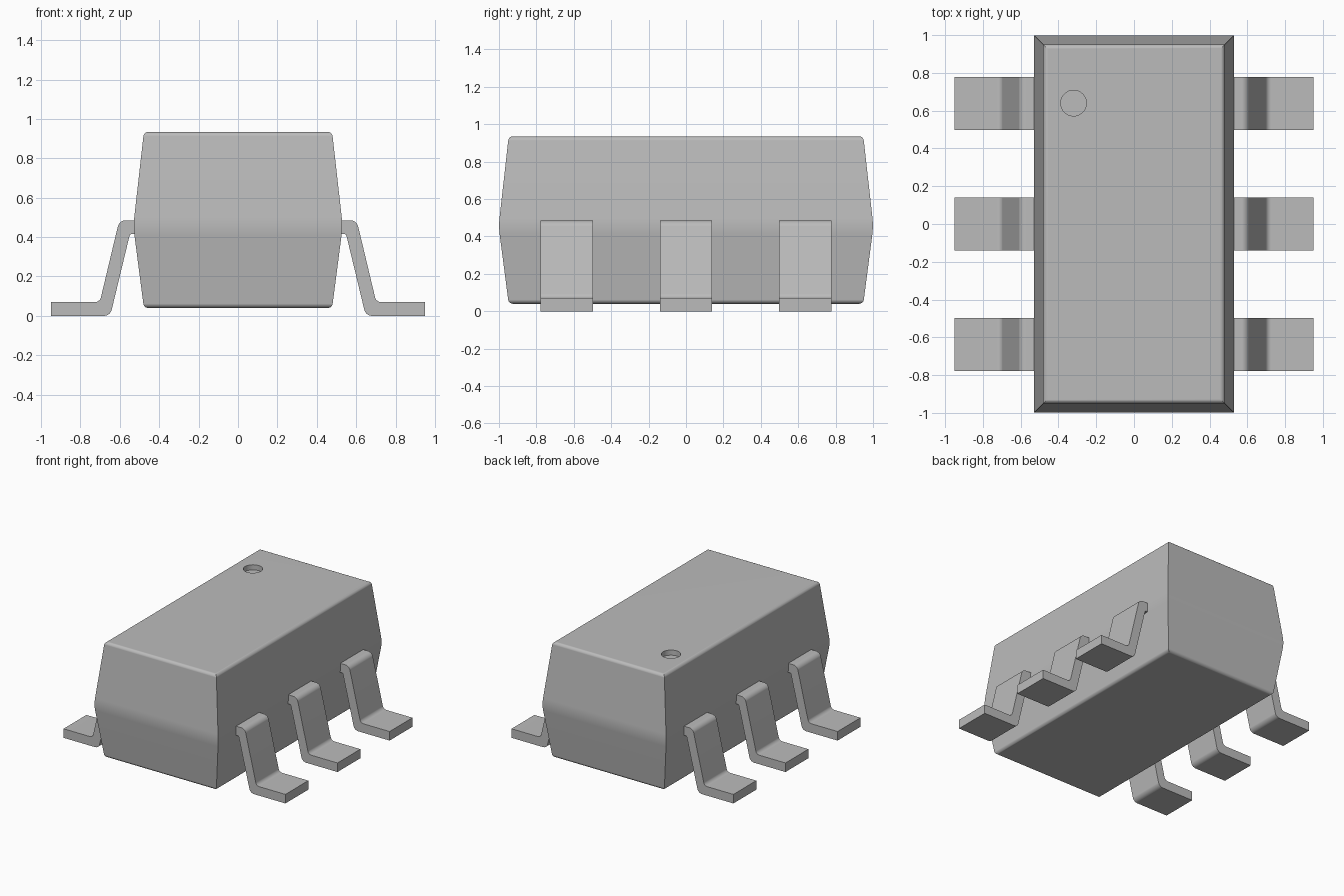
import bpy, bmesh, math
from mathutils import Vector

cube = bpy.data.objects.get("Cube")
if cube:
    bpy.data.objects.remove(cube, do_unlink=True)

GREY = (0.5, 0.5, 0.5, 1)
grey = bpy.data.materials.new("plain grey")
grey.use_nodes = True
grey.diffuse_color = GREY
grey.node_tree.nodes["Principled BSDF"].inputs["Base Color"].default_value = GREY


def fillet(points, steps=5):
    """Round each (x, z, radius) corner of a path; radius 0 stays sharp."""
    out = []
    for i, (x, z, r) in enumerate(points):
        p = Vector((x, z))
        if not r:
            out.append(p)
            continue
        a = (Vector(points[i - 1][:2]) - p).normalized()
        b = (Vector(points[i + 1][:2]) - p).normalized()
        half = a.angle(b) / 2
        centre = p + (a + b).normalized() * r / math.sin(half)
        start = p + a * r / math.tan(half) - centre
        end = p + b * r / math.tan(half) - centre
        for k in range(steps + 1):
            out.append(centre + start.lerp(end, k / steps).normalized() * r)
    return out


def finish(bm, name):
    bmesh.ops.recalc_face_normals(bm, faces=bm.faces)
    mesh = bpy.data.meshes.new(name)
    bm.to_mesh(mesh)
    bm.free()
    mesh.materials.append(grey)
    ob = bpy.data.objects.new(name, mesh)
    bpy.context.collection.objects.link(ob)
    return ob


def select(ob):
    bpy.ops.object.select_all(action='DESELECT')
    ob.select_set(True)
    bpy.context.view_layer.objects.active = ob


def smooth(ob):
    select(ob)
    bpy.ops.object.shade_smooth_by_angle(angle=math.radians(30))
    normals = ob.modifiers.new("even shading", 'WEIGHTED_NORMAL')
    normals.keep_sharp = True


# Body: rectangular rings following a rounded, double-tapered side profile
side = fillet([(-0.3, 0.04, 0), (-0.052, 0.04, 0.025), (0.002, 0.455, 0.4),
               (-0.052, 0.935, 0.025), (-0.3, 0.935, 0)])[1:-1]
bm = bmesh.new()
rings = []
for d, z in side:
    hx, hy = 0.53 + d, 1 + d
    rings.append([bm.verts.new((sx * hx, sy * hy, z))
                  for sx, sy in ((-1, -1), (1, -1), (1, 1), (-1, 1))])
for low, high in zip(rings, rings[1:]):
    for i in range(4):
        j = (i + 1) % 4
        bm.faces.new((low[i], low[j], high[j], high[i]))
bm.faces.new(rings[0])
bm.faces.new(rings[-1])
body = finish(bm, "body")

# Round dimple marking the first lead
bm = bmesh.new()
bmesh.ops.create_cone(bm, cap_ends=True, segments=40, radius1=0.068, radius2=0.068, depth=0.1)
bmesh.ops.translate(bm, verts=bm.verts, vec=(-0.32, 0.64, 0.945))
cutter = finish(bm, "dimple_cutter")
cutter.hide_render = True
cut = body.modifiers.new("dimple", 'BOOLEAN')
cut.operation = 'DIFFERENCE'
cut.solver = 'EXACT'
cut.object = cutter
select(body)
bpy.ops.object.modifier_apply(modifier=cut.name)
bpy.data.objects.remove(cutter, do_unlink=True)
smooth(body)

# Leads: bent strip profile, extruded across its width, three on each side
strip = fillet([(0.5, 0.485, 0), (0.603, 0.485, 0.04), (0.702, 0.07, 0.03), (0.95, 0.07, 0),
                (0.95, 0, 0), (0.649, 0, 0.04), (0.549, 0.415, 0.012), (0.5, 0.415, 0)])
for side_name, sx in (("left", 1), ("right", -1)):
    for place, y in (("front", -0.637), ("middle", 0), ("back", 0.637)):
        bm = bmesh.new()
        face = bm.faces.new([bm.verts.new((sx * x, y - 0.14, z)) for x, z in strip])
        grown = bmesh.ops.extrude_face_region(bm, geom=[face])
        moved = [v for v in grown["geom"] if isinstance(v, bmesh.types.BMVert)]
        bmesh.ops.translate(bm, verts=moved, vec=(0, 0.28, 0))
        smooth(finish(bm, f"{place}_{side_name}_lead"))
